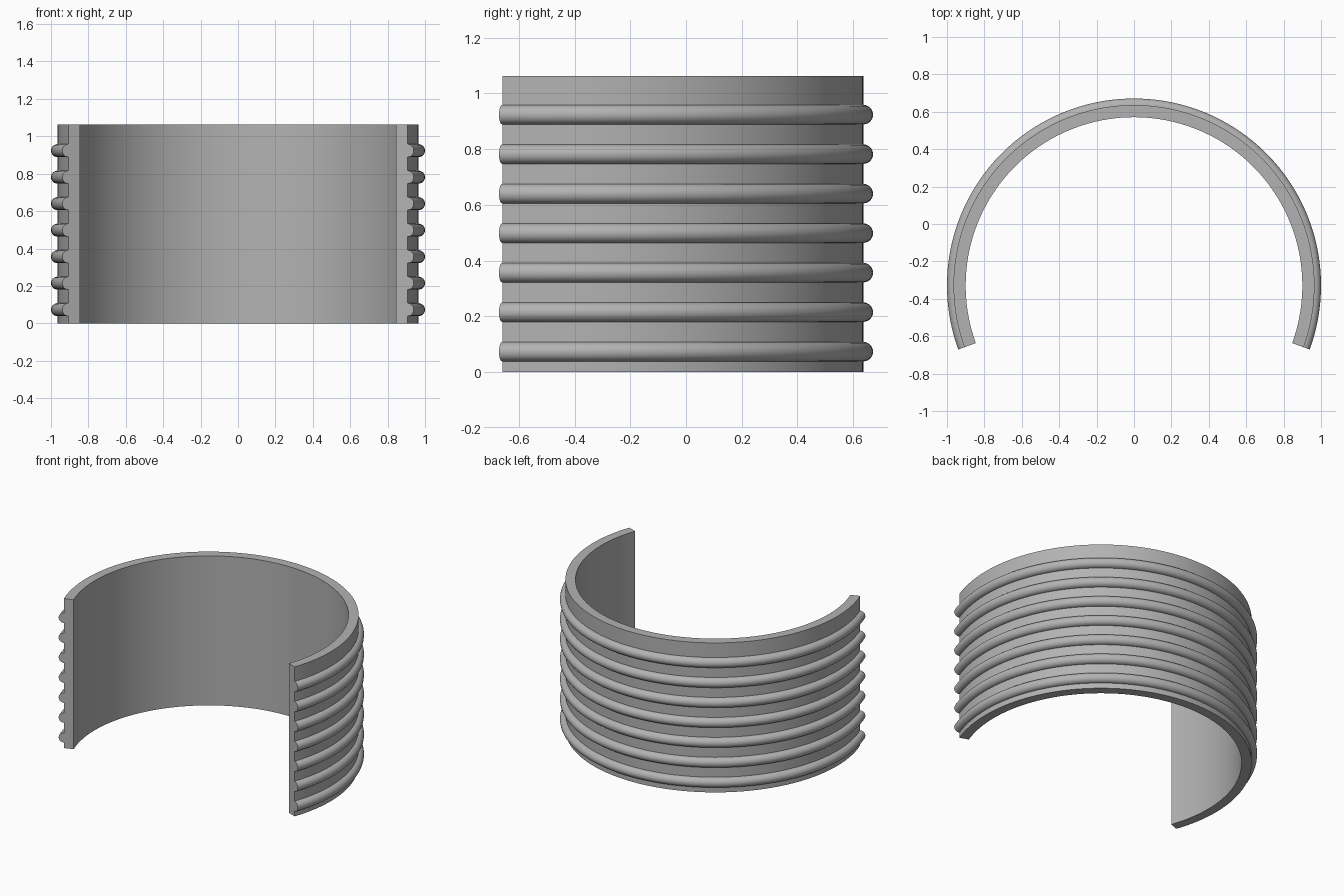
import bpy, bmesh, math
from mathutils import Matrix, Vector

if "Cube" in bpy.data.objects:
    bpy.data.objects.remove(bpy.data.objects["Cube"], do_unlink=True)

CENTRE_Y = -0.329
INNER, OUTER, HEIGHT = 0.9, 0.965, 1.062
RING_RADIUS = 0.035
START, SWEEP = math.radians(-20), math.radians(220)

grey = bpy.data.materials.new("plain grey")
grey.use_nodes = True
colour = (0.45, 0.45, 0.45, 1)
grey.diffuse_color = colour
grey.node_tree.nodes["Principled BSDF"].inputs["Base Color"].default_value = colour


def swept_arc(name, profile, steps=96):
    """Sweep a closed (radius, height) profile round the open arc, with end caps."""
    bm = bmesh.new()
    turn = Matrix.Rotation(START, 3, 'Z')
    verts = [bm.verts.new(turn @ Vector((r, 0, z))) for r, z in profile]
    start = bm.faces.new(verts)
    # Keep the starting cap: sweep only its edges
    res = bmesh.ops.spin(bm, geom=list(start.edges), cent=(0, 0, 0),
                         axis=(0, 0, 1), angle=SWEEP, steps=steps)
    bm.faces.new([v for v in sorted_loop(res["geom_last"])])
    bmesh.ops.recalc_face_normals(bm, faces=bm.faces[:])
    mesh = bpy.data.meshes.new(name)
    bm.to_mesh(mesh)
    bm.free()
    mesh.materials.append(grey)
    obj = bpy.data.objects.new(name, mesh)
    obj.location.y = CENTRE_Y
    bpy.context.collection.objects.link(obj)
    bpy.ops.object.select_all(action='DESELECT')
    obj.select_set(True)
    bpy.context.view_layer.objects.active = obj
    bpy.ops.object.shade_smooth_by_angle(angle=math.radians(35))
    return obj


def sorted_loop(geom):
    """Order the vertices of a closed edge loop."""
    edges = {e for e in geom if isinstance(e, bmesh.types.BMEdge)}
    edge = next(iter(edges))
    first, vert = edge.verts
    loop = [first]
    while vert != first:
        loop.append(vert)
        edge = next(e for e in vert.link_edges if e in edges and e != edge)
        vert = edge.other_vert(vert)
    return loop


# Plain open band
swept_arc("band_wall", [(INNER, 0), (OUTER, 0), (OUTER, HEIGHT), (INNER, HEIGHT)])

# Seven half-round ribs on the outside
for i in range(7):
    z = 0.073 + i * 0.1417
    angles = [math.pi * (k / 12 - 0.5) for k in range(13)]
    swept_arc(f"rib_{i + 1}", [(OUTER + RING_RADIUS * math.cos(a),
                                z + RING_RADIUS * math.sin(a)) for a in angles])
